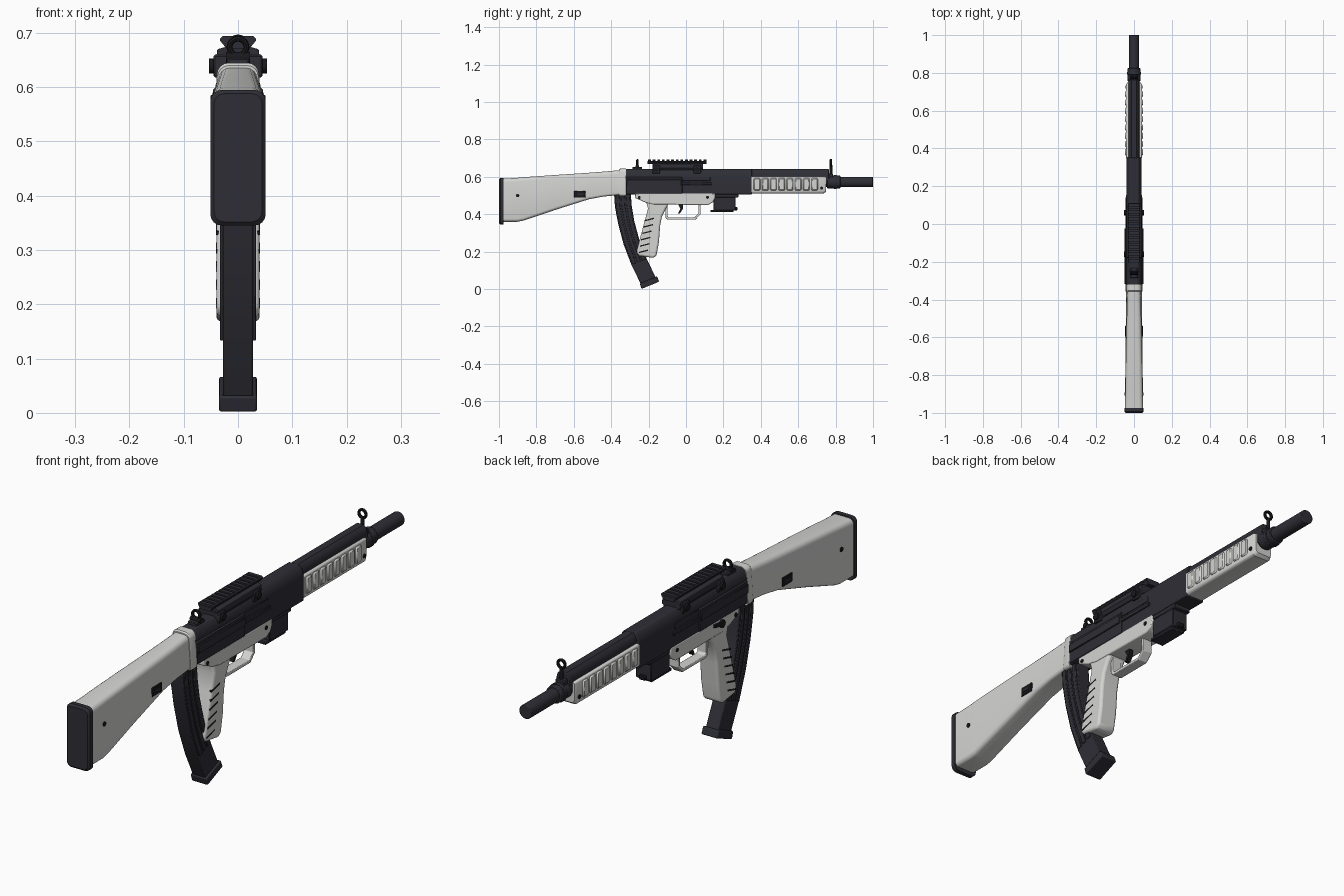
import bpy, bmesh, math
from mathutils import Vector, Matrix

def material(name, c):
    m = bpy.data.materials.new(name)
    m.diffuse_color = (*c, 1)
    return m

WHITE = material("pale grey", (0.66, 0.66, 0.65))
DARK = material("dark gunmetal", (0.027, 0.027, 0.036))
BLACK = material("black", (0.01, 0.01, 0.012))

def finish(bm, name, mat, bevel=0.0, segs=2, smooth=True):
    bmesh.ops.recalc_face_normals(bm, faces=bm.faces)
    me = bpy.data.meshes.new(name)
    bm.to_mesh(me)
    bm.free()
    me.materials.append(mat)
    ob = bpy.data.objects.new(name, me)
    bpy.context.collection.objects.link(ob)
    if bevel:
        b = ob.modifiers.new("bevel", 'BEVEL')
        b.width, b.segments, b.limit_method, b.angle_limit = bevel, segs, 'ANGLE', math.radians(40)
    if smooth:
        bpy.ops.object.select_all(action='DESELECT')
        bpy.context.view_layer.objects.active = ob
        ob.select_set(True)
        bpy.ops.object.shade_smooth_by_angle(angle=math.radians(35))
    return ob

def extrude(name, pts, vec, mat, bevel=0.0, segs=2):
    """Closed 3D outline pushed along a vector."""
    bm = bmesh.new()
    f = bm.faces.new([bm.verts.new(p) for p in pts])
    r = bmesh.ops.extrude_face_region(bm, geom=[f])
    bmesh.ops.translate(bm, verts=[v for v in r["geom"] if isinstance(v, bmesh.types.BMVert)], vec=vec)
    return finish(bm, name, mat, bevel, segs)

def side(name, pts, x0, x1, mat, bevel=0.0, segs=2):
    """Side (y, z) outline spanning x0..x1."""
    return extrude(name, [(x0, y, z) for y, z in pts], (x1 - x0, 0, 0), mat, bevel, segs)

def along(name, half, y0, y1, mat, bevel=0.0):
    """Right half of an (x, z) section, mirrored, running y0..y1."""
    pts = half + [(-x, z) for x, z in reversed(half)]
    return extrude(name, [(x, y0, z) for x, z in pts], (0, y1 - y0, 0), mat, bevel)

def box(name, x0, x1, y0, y1, z0, z1, mat, bevel=0.003):
    return side(name, [(y0, z0), (y1, z0), (y1, z1), (y0, z1)], x0, x1, mat, bevel, 1)

def rod(name, p0, p1, r, mat, n=24, bevel=0.0):
    p0, p1 = Vector(p0), Vector(p1)
    d = p1 - p0
    bm = bmesh.new()
    m = Matrix.Translation((p0 + p1) / 2) @ d.to_track_quat('Z', 'Y').to_matrix().to_4x4()
    bmesh.ops.create_cone(bm, cap_ends=True, segments=n, radius1=r, radius2=r, depth=d.length, matrix=m)
    return finish(bm, name, mat, bevel)

def loft(name, secs, mat, n=5):
    """Rounded sections (y, z0, z1, bottom half width, top half width, r bottom, r top)."""
    bm = bmesh.new()
    rings = []
    for y, z0, z1, wb, wt, rb, rt in secs:
        ring = []
        for cx, cz, r, a0 in ((wt - rt, z1 - rt, rt, 0), (rt - wt, z1 - rt, rt, 90),
                              (rb - wb, z0 + rb, rb, 180), (wb - rb, z0 + rb, rb, 270)):
            for i in range(n):
                a = math.radians(a0 + 90 * i / (n - 1))
                ring.append(bm.verts.new((cx + r * math.cos(a), y, cz + r * math.sin(a))))
        rings.append(ring)
    for a, b in zip(rings, rings[1:]):
        for i in range(len(a)):
            j = (i + 1) % len(a)
            bm.faces.new((a[i], a[j], b[j], b[i]))
    bm.faces.new(rings[0])
    bm.faces.new(rings[-1])
    return finish(bm, name, mat)

# Buttstock, butt plate and collar
loft("buttstock", [(-0.976, 0.36, 0.59, 0.048, 0.048, 0.016, 0.02),
                   (-0.90, 0.36, 0.595, 0.048, 0.046, 0.016, 0.02),
                   (-0.87, 0.366, 0.598, 0.047, 0.046, 0.016, 0.02),
                   (-0.70, 0.423, 0.61, 0.045, 0.043, 0.016, 0.02),
                   (-0.52, 0.48, 0.622, 0.043, 0.039, 0.014, 0.02),
                   (-0.44, 0.495, 0.628, 0.042, 0.037, 0.012, 0.02),
                   (-0.35, 0.504, 0.636, 0.042, 0.035, 0.012, 0.02)], WHITE)
loft("butt_plate", [(-1.0, 0.352, 0.588, 0.044, 0.044, 0.018, 0.018),
                    (-0.993, 0.345, 0.595, 0.051, 0.051, 0.021, 0.021),
                    (-0.975, 0.345, 0.595, 0.051, 0.051, 0.021, 0.021)], DARK)
loft("stock_collar", [(-0.357, 0.50, 0.64, 0.044, 0.037, 0.012, 0.02),
                      (-0.352, 0.497, 0.645, 0.046, 0.039, 0.012, 0.022),
                      (-0.32, 0.497, 0.645, 0.046, 0.039, 0.012, 0.022)], WHITE)

# Receiver and its raised side panels
along("receiver", [(0.041, 0.506), (0.041, 0.605), (0.033, 0.632), (0.022, 0.642)], -0.325, 0.352, DARK, 0.003)
along("rear_receiver", [(0.046, 0.51), (0.046, 0.595), (0.042, 0.6)], -0.32, -0.02, DARK, 0.003)

# Barrel shroud, barrel, muzzle collar
along("barrel_shroud", [(0.03, 0.56), (0.03, 0.615), (0.025, 0.632), (0.014, 0.641)], 0.34, 0.765, DARK, 0.003)
rod("barrel", (0, 0.7, 0.572), (0, 1.0, 0.572), 0.0275, DARK, 32, 0.003)
rod("barrel_collar", (0, 0.755, 0.572), (0, 0.825, 0.572), 0.034, DARK, 32, 0.003)
rod("barrel_ring", (0, 0.79, 0.572), (0, 0.805, 0.572), 0.037, DARK, 32, 0.002)

# Handguard with vertical ribs
loft("handguard", [(0.35, 0.51, 0.603, 0.042, 0.042, 0.014, 0.006),
                   (0.735, 0.51, 0.603, 0.042, 0.042, 0.014, 0.006),
                   (0.748, 0.52, 0.6, 0.037, 0.037, 0.014, 0.006)], WHITE)

def tab(name, s, y0, y1, z0, z1, x, mat, bevel=0.002):
    return box(name, *sorted((s * (x - 0.012), s * x)), y0, y1, z0, z1, mat, bevel)

for s, tag in ((1, "right"), (-1, "left")):
    for i in range(8):
        y = 0.362 + i * 0.044
        tab(f"handguard_rib_{tag}_{i}", s, y, y + 0.035, 0.527, 0.594, 0.0475, WHITE, 0.005)
    rod(f"handguard_screw_{tag}", (s * 0.03, 0.725, 0.54), (s * 0.046, 0.725, 0.54), 0.008, BLACK, 12)
    tab(f"receiver_panel_{tag}", s, -0.318, -0.025, 0.553, 0.586, 0.051, DARK)
    tab(f"receiver_rail_{tag}", s, -0.03, 0.14, 0.556, 0.57, 0.046, DARK)
    tab(f"receiver_cover_{tag}", s, -0.02, 0.13, 0.578, 0.6, 0.043, DARK)
    # Stock badge plate and screw
    tab(f"stock_plate_{tag}", s, -0.598, -0.537, 0.489, 0.525, 0.0465, BLACK)
    tab(f"stock_plate_slot_{tag}", s, -0.585, -0.55, 0.502, 0.512, 0.0485, DARK, 0.001)
    rod(f"stock_screw_{tag}", (s * 0.03, -0.9, 0.5), (s * 0.05, -0.9, 0.5), 0.009, BLACK, 12)
    # Housing pins
    for y in (-0.25, 0.115):
        rod(f"housing_pin_{tag}", (s * 0.03, y, 0.49), (s * 0.0445, y, 0.49), 0.008, BLACK, 12)
    # Grip slots
    for i in range(6):
        z = 0.2 + i * 0.034
        y = -0.252 + i * 0.0062
        side(f"grip_slot_{tag}_{i}", [(y, z - 0.008), (y + 0.05, z + 0.005), (y + 0.05, z + 0.012), (y, z - 0.001)],
             s * 0.03, s * 0.0405, BLACK)

# Trigger housing, grip, guard and trigger
side("trigger_housing", [(-0.272, 0.512), (-0.272, 0.487), (-0.215, 0.462), (-0.17, 0.452), (0.12, 0.45),
                         (0.145, 0.465), (0.155, 0.487), (0.155, 0.512)], -0.042, 0.042, WHITE, 0.004)
side("pistol_grip", [(-0.215, 0.475), (-0.203, 0.43), (-0.222, 0.36), (-0.262, 0.21), (-0.264, 0.192), (-0.25, 0.178),
                     (-0.175, 0.167), (-0.158, 0.178), (-0.145, 0.25), (-0.138, 0.34), (-0.128, 0.39),
                     (-0.108, 0.43), (-0.08, 0.475)], -0.04, 0.04, WHITE, 0.012, 3)
outer = [(-0.11, 0.46), (-0.11, 0.383), (-0.098, 0.371), (0.05, 0.371), (0.078, 0.40), (0.078, 0.46)]
inner = [(0.066, 0.46), (0.066, 0.405), (0.045, 0.383), (-0.092, 0.383), (-0.098, 0.39), (-0.098, 0.46)]
side("trigger_guard", outer + inner, -0.02, 0.02, WHITE, 0.002)
side("trigger", [(-0.045, 0.46), (-0.03, 0.43), (-0.042, 0.405), (-0.032, 0.405), (-0.016, 0.43), (-0.015, 0.46)],
     -0.009, 0.009, BLACK)

# Selector lever on the left
rod("selector_hub", (-0.03, -0.16, 0.49), (-0.051, -0.16, 0.49), 0.015, BLACK, 16)
side("selector_lever", [(-0.165, 0.482), (-0.11, 0.492), (-0.11, 0.504), (-0.165, 0.498)], -0.051, -0.043, BLACK)

# Curved magazine, swept between its rear and front edges
rear = [(-0.385, 0.515), (-0.38, 0.44), (-0.363, 0.35), (-0.334, 0.24), (-0.292, 0.13), (-0.243, 0.03)]
front = [(-0.295, 0.515), (-0.291, 0.45), (-0.277, 0.365), (-0.25, 0.265), (-0.21, 0.162), (-0.162, 0.062)]

def strip(a, b, n):
    mix = lambda t: [(p[0] + (q[0] - p[0]) * t, p[1] + (q[1] - p[1]) * t) for p, q in zip(rear, front)][:n]
    return mix(a) + mix(b)[::-1]

side("magazine", strip(0, 1, 6), -0.028, 0.028, DARK, 0.003)
for i, (a, b) in enumerate(((0.08, 0.3), (0.4, 0.6), (0.7, 0.92))):
    side(f"magazine_rib_{i}", strip(a, b, 5), -0.033, 0.033, DARK, 0.002)
side("magazine_base", [(-0.247, 0.03), (-0.238, 0.001), (-0.143, 0.04), (-0.155, 0.068)], -0.035, 0.035, DARK, 0.004)

# Front box under the receiver
box("front_box", -0.034, 0.034, 0.148, 0.265, 0.42, 0.512, DARK)
box("front_box_floor", -0.03, 0.03, 0.13, 0.255, 0.411, 0.424, DARK)
box("front_box_catch", -0.014, 0.014, 0.26, 0.275, 0.42, 0.438, BLACK)
box("front_box_lip", -0.037, 0.037, 0.15, 0.28, 0.49, 0.512, DARK)

# Toothed top rail with clamps
along("rail_base", [(0.034, 0.636), (0.041, 0.648), (0.038, 0.67), (0.02, 0.675)], -0.178, 0.092, DARK, 0.002)
along("rail_bed", [(0.02, 0.67), (0.03, 0.682), (0.028, 0.686)], -0.205, 0.11, DARK)
for i in range(13):
    y = -0.203 + i * 0.0247
    along(f"rail_tooth_{i}", [(0.022, 0.674), (0.033, 0.685), (0.033, 0.689), (0.028, 0.694)], y, y + 0.015, DARK)
for y in (-0.16, 0.06):
    box("rail_clamp", -0.045, 0.045, y - 0.02, y + 0.02, 0.618, 0.66, DARK)
    rod("rail_clamp_screw", (-0.053, y, 0.639), (0.053, y, 0.639), 0.014, BLACK, 12)

# Ring sights
def sight(tag, y, z, base, depth):
    bm = bmesh.new()
    n, m, R, r = 24, 8, 0.0155, 0.0055
    grid = [[bm.verts.new(((R + r * math.cos(b)) * math.cos(a), y + r * 1.2 * math.sin(b),
                           z + (R + r * math.cos(b)) * math.sin(a)))
             for b in (2 * math.pi * j / m for j in range(m))] for a in (2 * math.pi * i / n for i in range(n))]
    for i in range(n):
        for j in range(m):
            k, l = (i + 1) % n, (j + 1) % m
            bm.faces.new((grid[i][j], grid[k][j], grid[k][l], grid[i][l]))
    finish(bm, f"{tag}_sight_ring", BLACK)
    rod(f"{tag}_sight_post", (0, y, base), (0, y, z - 0.013), 0.007, BLACK, 12)
    box(f"{tag}_sight_base", -0.02, 0.02, y - depth, y + depth, base - 0.02, base + 0.012, DARK)

sight("front", 0.775, 0.676, 0.605, 0.012)
sight("rear", -0.26, 0.674, 0.642, 0.026)
rod("rear_sight_knob", (-0.022, -0.26, 0.655), (0.022, -0.26, 0.655), 0.01, BLACK, 12)
